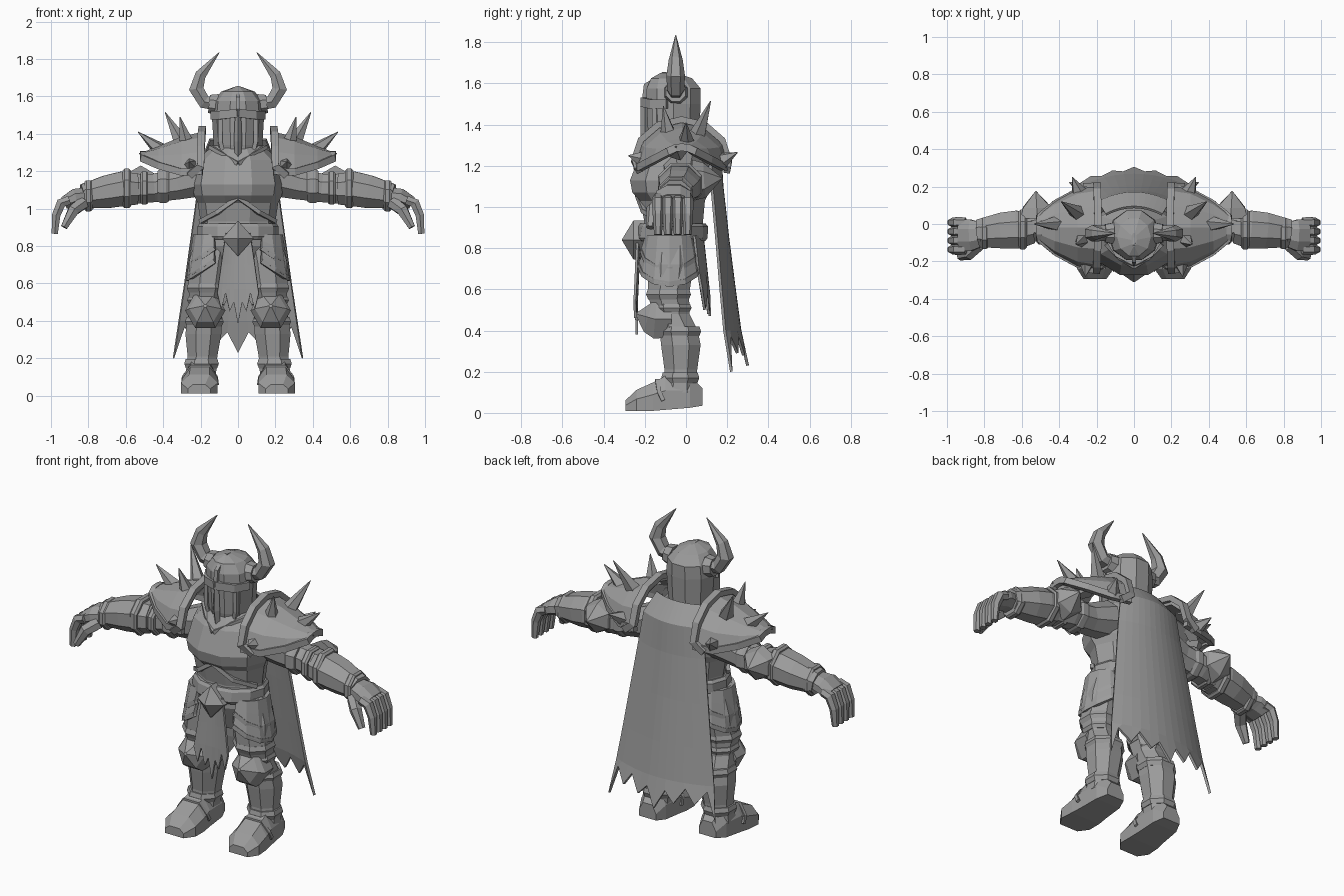
import bpy, bmesh, math
from mathutils import Vector

cube = bpy.data.objects.get("Cube")
if cube:
    bpy.data.objects.remove(cube, do_unlink=True)

X, Y, Z = Vector((1, 0, 0)), Vector((0, 1, 0)), Vector((0, 0, 1))

steel = bpy.data.materials.new("grey_steel")
steel.use_nodes = True
grey = (0.33, 0.33, 0.33, 1)
steel.diffuse_color = grey
steel.node_tree.nodes["Principled BSDF"].inputs["Base Color"].default_value = grey


def make(name, verts, faces, pair=False, thick=0):
    """One object, or a left and right pair."""
    sides = (("left_", 1), ("right_", -1)) if pair else (("", 1),)
    for prefix, sign in sides:
        bm = bmesh.new()
        points = [bm.verts.new((sign * v[0], v[1], v[2])) for v in verts]
        for face in faces:
            bm.faces.new([points[i] for i in face])
        bmesh.ops.recalc_face_normals(bm, faces=bm.faces)
        mesh = bpy.data.meshes.new(prefix + name)
        bm.to_mesh(mesh)
        bm.free()
        mesh.materials.append(steel)
        obj = bpy.data.objects.new(prefix + name, mesh)
        bpy.context.scene.collection.objects.link(obj)
        if thick:
            shell = obj.modifiers.new("thickness", "SOLIDIFY")
            shell.thickness = thick
            shell.offset = 0


def loft(name, rings, closed=True, **options):
    """Skin a list of equal point rows; closed rows get end caps."""
    n = len(rings[0])
    verts = [p for ring in rings for p in ring]
    faces = []
    for i in range(len(rings) - 1):
        for k in range(n if closed else n - 1):
            j = (k + 1) % n
            faces.append((i * n + k, i * n + j, i * n + n + j, i * n + n + k))
    if closed:
        faces += [tuple(range(n)), tuple(range(len(verts) - n, len(verts)))]
    make(name, verts, faces, **options)


def tube(name, path, radii, n=8, ref=Y, axis=None, phase=0.5, **options):
    """Tube along a path; each radius is a number or (across, along ref)."""
    path = [Vector(p) for p in path]
    if not isinstance(radii, list):
        radii = [radii] * len(path)
    rings = []
    for i, p in enumerate(path):
        t = axis or (path[min(i + 1, len(path) - 1)] - path[max(i - 1, 0)]).normalized()
        u = t.cross(ref).normalized()
        v = u.cross(t)
        r = radii[i]
        ru, rv = r if isinstance(r, tuple) else (r, r)
        angles = [math.tau * (k + phase) / n for k in range(n)]
        rings.append([p + u * ru * math.cos(a) + v * rv * math.sin(a) for a in angles])
    loft(name, rings, **options)


def spike(name, base, tip, radius=0.048, n=5, **options):
    tube(name, [base, tip], [radius, 0.002], n=n, **options)


def body(name, rows, n=12, **options):
    """Upright solid from rows of z, centre y, half width, half depth."""
    tube(name, [(0, cy, z) for z, cy, w, d in rows], [(w, d) for z, cy, w, d in rows],
         n=n, axis=Z, phase=0, **options)


def cloth(name, rows, hem, thick, slope=0):
    """Ragged cloth: rows of z, y, half width, bow; hem lists the z of the lower edge."""
    last = len(hem) - 1
    grid = []
    for z, y, w, bow in rows:
        us = [2 * k / last - 1 for k in range(last + 1)]
        grid.append([(u * w, y - bow * u * u, z) for u in us])
    grid[-1] = [(p[0], p[1] - slope * (edge - p[2]), edge) for p, edge in zip(grid[-1], hem)]
    loft(name, grid, closed=False, thick=thick)


# Torso, belt and buckle
body("torso", [(0.66, -.06, .13, .11), (.8, -.07, .2, .15), (.93, -.06, .2, .15),
               (1.03, -.065, .215, .165), (1.07, -.075, .235, .195), (1.13, -.075, .245, .207),
               (1.26, -.06, .22, .17), (1.34, -.05, .13, .12)], n=10)
body("belt", [(.835, -.07, .205, .165), (.85, -.07, .217, .175),
              (.905, -.065, .217, .172), (.92, -.065, .205, .16)])
tube("buckle", [(0, -.2, .84), (0, -.255, .84), (0, -.31, .84)],
     [(.085, .095), (.085, .095), .004], n=4, ref=Z, phase=0)
tube("abdomen_trim", [(.2, -.11, .93), (.11, -.205, .98), (0, -.235, 1.06)], .016,
     n=4, ref=Z, pair=True)
tube("neck_trim", [(.15, -.11, 1.33), (.08, -.18, 1.29), (0, -.23, 1.24)], .014,
     n=4, ref=Z, pair=True)
body("gorget", [(1.24, -.06, .15, .14), (1.32, -.06, .135, .125)], n=10)

# Helmet with crest, brow, nose guard and face frame
body("helmet", [(1.26, -.06, .115, .115), (1.34, -.06, .13, .13), (1.5, -.06, .14, .138),
                (1.575, -.06, .132, .138), (1.625, -.07, .09, .105), (1.652, -.085, .015, .04)], n=10)
tube("helmet_crest", [(0, -.205, 1.5), (0, -.195, 1.59), (0, -.11, 1.65), (0, -.05, 1.645)],
     [.016, .016, .01, .006], n=4, ref=X)
tube("brow", [(.135, -.09, 1.5), (.09, -.165, 1.5), (0, -.21, 1.51)], (.018, .032),
     n=4, ref=Z, pair=True)
tube("nose_guard", [(0, -.2, 1.5), (0, -.2, 1.36), (0, -.19, 1.25)], [(.016, .02), .022, .014],
     n=4, phase=0)
tube("face_frame", [(.095, -.155, 1.48), (.095, -.155, 1.36), (.075, -.145, 1.28), (0, -.185, 1.25)],
     .016, n=4, pair=True)

# Horns
tube("horn", [(.11, -.05, 1.56), (.18, -.05, 1.57), (.223, -.05, 1.64), (.2, -.05, 1.715), (.1, -.05, 1.835)],
     [.042, .042, .045, .034, .002], n=6, pair=True)
tube("horn_socket", [(.11, -.05, 1.555), (.155, -.05, 1.56)], [.062, .052], pair=True)

# Pauldrons: arched shell, rim, collar strap and spikes
arches = []
for x, half, top, low in [(.19, .22, 1.4, 1.2), (.3, .2, 1.375, 1.195), (.42, .135, 1.325, 1.23), (.51, .06, 1.29, 1.27)]:
    angles = [math.pi * k / 6 for k in range(7)]
    arches.append([(x, -.02 - half * math.cos(a), low + (top - low) * math.sin(a)) for a in angles])
loft("pauldron", arches, closed=False, thick=.02, pair=True)
rim = [row[0] for row in arches] + arches[-1][2:5] + [row[-1] for row in reversed(arches)]
tube("pauldron_rim", rim, (.02, .026), n=4, ref=Z, pair=True)
strap = [(.19 + .04 * abs(y), y - .02, z + .025) for x, y, z in arches[0]]
strap = [(.26, -.23, 1.18)] + [(x, y * 1.04 + .02, z) for x, y, z in strap] + [(.26, .2, 1.18)]
tube("pauldron_collar", strap, (.022, .028), n=4, ref=X, pair=True)
shoulder_spikes = {
    "rear_top_spike": ((.29, .05, 1.33), (.39, .12, 1.515)),
    "front_top_spike": ((.27, -.08, 1.33), (.31, -.11, 1.49)),
    "outer_spike": ((.4, 0, 1.3), (.535, 0, 1.41)),
    "rim_spike": ((.44, -.04, 1.27), (.53, -.05, 1.295)),
    "front_spike": ((.25, -.2, 1.23), (.26, -.28, 1.25)),
    "rear_spike": ((.29, .16, 1.22), (.33, .25, 1.265)),
}
for name, (base, tip) in shoulder_spikes.items():
    spike(name, base, tip, ref=Z, pair=True)

# Arms
tube("upper_arm", [(.18, -.01, 1.17), (.32, -.01, 1.13), (.45, 0, 1.11), (.57, -.02, 1.105)],
     [.11, .088, .082, .088], pair=True)
tube("forearm", [(.54, -.02, 1.105), (.62, -.03, 1.105), (.7, -.035, 1.09), (.83, -.05, 1.065)],
     [.09, (.1, .11), (.095, .104), (.07, .08)], pair=True)
for name, x, z, size, wide in [("arm_band", .4, 1.12, .098, .03), ("elbow_band", .5, 1.11, .096, .02),
                               ("forearm_band", .595, 1.108, .115, .022), ("wrist_band", .8, 1.068, .09, .022)]:
    y = .03 - x * .1
    tube(name, [(x - wide, y, z), (x - wide / 2, y, z), (x + wide / 2, y, z), (x + wide, y, z)],
         [size * .9, size, size, size * .9], pair=True)
tube("elbow_guard", [(.52, .03, 1.13), (.52, .09, 1.13), (.525, .175, 1.14)],
     [.1, .085, .003], n=6, ref=Z, pair=True)

# Hands
tube("palm", [(.81, -.055, 1.065), (.87, -.06, 1.06), (.93, -.06, 1.03)],
     [(.052, .068), (.05, .09), (.036, .09)], pair=True)
for finger, y in zip(("little", "ring", "middle", "index"), (.008, -.04, -.088, -.136)):
    tube(finger + "_finger", [(.9, y, 1.045), (.945, y, 1.03), (.972, y, .965), (.98, y, .865)],
         [.027, .03, .026, .019], n=6, pair=True)
tube("thumb", [(.83, -.11, 1.03), (.88, -.16, .99), (.93, -.175, .9)], [.038, .034, .02], n=6, pair=True)

# Legs with raised bands
tube("leg", [(.12, -.07, .86), (.15, -.075, .72), (.165, -.085, .57), (.17, -.07, .48), (.18, -.035, .4),
             (.185, -.025, .33), (.19, -.025, .21), (.2, -.03, .1)],
     [.11, .12, .108, .095, .1, .104, .086, .088], axis=Z, pair=True)
for name, x, y, z, size, tall in [("thigh_band", .165, -.085, .575, .118, .025), ("knee_band", .175, -.07, .51, .105, .02),
                                  ("calf_band", .18, -.03, .395, .112, .025), ("ankle_band", .195, -.028, .17, .1, .025)]:
    tube(name, [(x, y, z - tall), (x, y, z), (x, y, z + tall)], [size * .9, size, size * .92], axis=Z, pair=True)
tube("knee_guard", [(.175, -.07, .455), (.175, -.15, .455), (.175, -.185, .465), (.175, -.24, .48)],
     [.105, .108, .085, .01], n=6, ref=Z, phase=0, pair=True)

# Boots
boot = []
for y, w, low, top in [(.08, .055, .035, .12), (.02, .08, .025, .18), (-.1, .088, .015, .18),
                       (-.16, .095, .01, .148), (-.24, .098, .01, .112), (-.295, .06, .01, .06)]:
    x = .198 - .035 * y
    boot.append([(x - w, y, low), (x + w, y, low), (x + w, y, top * .6), (x + w * .55, y, top),
                 (x - w * .55, y, top), (x - w, y, top * .6)])
loft("boot", boot, pair=True)
tube("boot_strap", [(.112, -.11, .06), (.118, -.13, .1), (.155, -.14, .155), (.25, -.14, .155), (.29, -.13, .1), (.295, -.11, .06)],
     .014, n=4, pair=True)

# Hip plates in two layers, each with a trimmed lower edge
for name, high, low, reach in [("upper_hip_plate", .86, .79, .13), ("lower_hip_plate", .78, .72, .142)]:
    turns = [math.radians(a) for a in range(-90, 91, 30)]
    rows = []
    for s in (0, .5, 1):
        wide = reach - .025 * (1 - s)
        rows.append([(.125 + wide * math.cos(a), -.08 + (wide + .002) * math.sin(a),
                      high + s * (low - .095 * math.cos(a) - high)) for a in turns])
    loft(name, rows, closed=False, thick=.02, pair=True)
    tube(name + "_trim", rows[-1], (.014, .018), n=4, ref=Z, pair=True)

# Cloth pieces and cape with ragged hems
front_half = [.55, .46, .55, .45, .5]
cloth("front_tabard", [(.87, -.225, .065, .01), (.7, -.232, .09, .01), (.57, -.238, .108, .01), (.5, -.24, .112, .01)],
      front_half + [.38] + front_half[::-1], .012)
rear_half = [.6, .5, .58, .48, .56]
cloth("rear_tabard", [(.86, .08, .17, .04), (.68, .1, .18, .04), (.5, .115, .19, .04)],
      rear_half + [.47] + rear_half[::-1], .012)
cape_half = [.2, .37, .29, .37, .28, .34]
cloth("cape", [(1.37, .09, .15, .04), (1.27, .165, .19, .05), (1.1, .175, .215, .05), (.85, .203, .25, .055),
               (.6, .235, .285, .066), (.4, .262, .315, .075), (.25, .295, .345, .085)],
      cape_half + [.23] + cape_half[::-1], .014, slope=.2)
